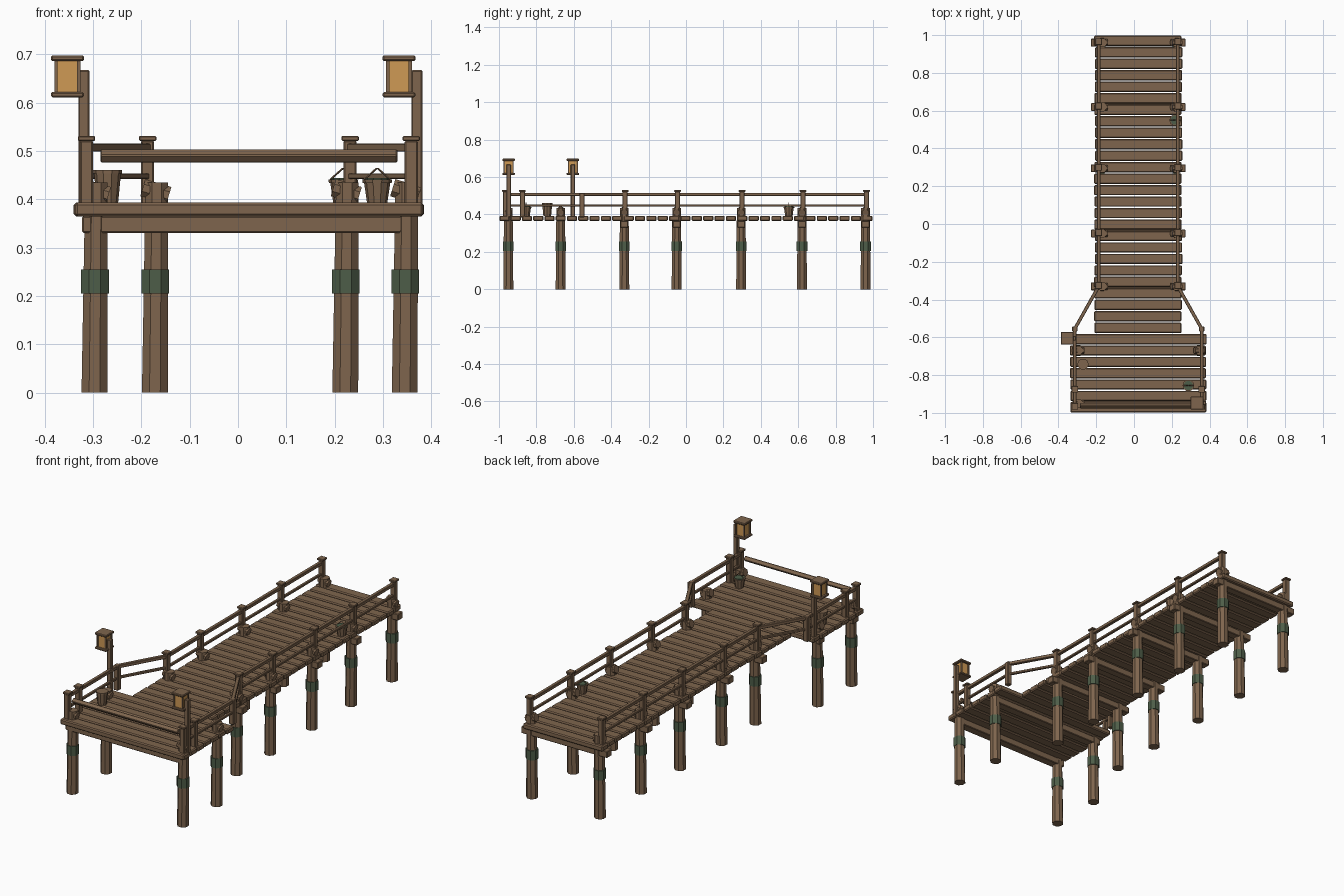
import bpy, bmesh, math, random
from mathutils import Matrix, Vector

random.seed(4)
cube = bpy.data.objects.get("Cube")
if cube:
    bpy.data.objects.remove(cube, do_unlink=True)


def material(name, rgb):
    m = bpy.data.materials.new(name)
    m.use_nodes = True
    m.diffuse_color = (*rgb, 1)
    m.node_tree.nodes["Principled BSDF"].inputs["Base Color"].default_value = (*rgb, 1)
    return m


WOOD = material("brown wood", (0.21, 0.13, 0.075))
GREEN = material("mossy green", (0.075, 0.11, 0.065))
GLOW = material("lantern amber", (0.62, 0.32, 0.09))


def finish(name, bm, mat, bevel=0):
    me = bpy.data.meshes.new(name)
    bm.to_mesh(me)
    bm.free()
    me.materials.append(mat)
    ob = bpy.data.objects.new(name, me)
    bpy.context.collection.objects.link(ob)
    if bevel:
        mod = ob.modifiers.new("Bevel", "BEVEL")
        mod.width = bevel
        mod.segments = 1
    return ob


def box(name, centre, size, mat=WOOD, bevel=0.003, rot=None):
    bm = bmesh.new()
    m = Matrix.Translation(centre) @ (rot or Matrix()) @ Matrix.Diagonal((*size, 1))
    bmesh.ops.create_cube(bm, size=1, matrix=m)
    return finish(name, bm, mat, bevel)


def post_box(name, x, y, z0, z1, w, mat=WOOD, bevel=0.003):
    return box(name, (x, y, (z0 + z1) / 2), (w, w, z1 - z0), mat, bevel)


def beam(name, a, b, w, h, mat=WOOD):
    # Straight bar between two points, kept upright
    a, b = Vector(a), Vector(b)
    rot = (b - a).to_track_quat("Y", "Z").to_matrix().to_4x4()
    return box(name, (a + b) / 2, (w, (b - a).length, h), mat, 0.002, rot)


def cone(name, x, y, z0, z1, r0, r1, mat=WOOD, sides=8, lean=0):
    bm = bmesh.new()
    bmesh.ops.create_cone(bm, cap_ends=True, segments=sides, radius1=r0, radius2=r1,
                          depth=z1 - z0, matrix=Matrix.Translation((x, y, (z0 + z1) / 2))
                          @ Matrix.Rotation(math.pi / sides, 4, "Z"))
    for v in bm.verts:
        if v.co.z > (z0 + z1) / 2:
            v.co.x += lean
    return finish(name, bm, mat)


MID = 0.0225
DECK = 0.393

# Deck planks: long walkway and wide landing
def planks(name, y0, y1, count, half):
    pitch = (y1 - y0) / count
    for i in range(count):
        j = random.uniform(-0.003, 0.003)
        box(name, (MID + j, y0 + (i + 0.5) * pitch, 0.379),
            (2 * half, pitch - 0.006, 0.028), bevel=0.005)


planks("walkway_plank", -0.58, 1.0, 26, 0.231)
planks("landing_plank", -1.0, -0.58, 7, 0.36)

# Piles with moss bands, rope lashings and cross beams
LANDING_ROWS = (-0.95, -0.67)
WALK_ROWS = (-0.33, -0.05, 0.295, 0.62, 0.96)


def pile(x, y, side):
    cone("pile", x, y, 0, 0.435, 0.029, 0.025, lean=0.004)
    cone("moss_band", x + 0.001, y, 0.205, 0.255, 0.031, 0.031, GREEN)
    lash = cone("pile_lashing", 0, 0, -0.028, 0.028, 0.02, 0.02)
    lash.matrix_world = (Matrix.Translation((x + 0.002, y, 0.416))
                         @ Matrix.Rotation(math.radians(107), 4, "Y"))


for y in LANDING_ROWS:
    pile(-0.297, y, -1)
    pile(0.345, y, 1)
    box("landing_beam", (0.01, y, 0.348), (0.665, 0.045, 0.035))
for y in WALK_ROWS:
    pile(-0.172, y, -1)
    pile(0.222, y, 1)
    box("walkway_beam", (MID, y, 0.348), (0.5, 0.042, 0.035))


# Railings on both sides
def rail_post(x, y, cap=True):
    post_box("rail_post", x, y, 0.385, 0.522 if cap else 0.516, 0.027)
    if cap:
        post_box("rail_post_cap", x, y, 0.521, 0.531, 0.036, bevel=0.002)


def rails(x0, y0, x1, y1):
    beam("top_rail", (x0, y0, 0.507), (x1, y1, 0.507), 0.018, 0.017)
    beam("lower_rail", (x0, y0, 0.448), (x1, y1, 0.448), 0.014, 0.012)


for s in (-1, 1):
    xw = MID + s * 0.2095
    xl = MID + s * 0.336
    for y in WALK_ROWS:
        rail_post(xw, y + 0.005)
    rail_post(xl, -0.965)
    rail_post(xl, -0.875)
    rail_post(xl, -0.555, cap=False)
    rails(xw, WALK_ROWS[0], xw, WALK_ROWS[-1])
    rails(xw, WALK_ROWS[0], xl, -0.555)
    rails(xl, -0.555, xl, -0.965)

# Front bar of the landing
box("front_rail", (0.0225, -0.962, 0.49), (0.615, 0.022, 0.022),
    rot=Matrix.Rotation(math.radians(40), 4, "X"))


# Lantern posts
def lantern(px, lx, y):
    post_box("lantern_post", px, y, 0.385, 0.668, 0.023)
    post_box("lantern_base", lx, y, 0.611, 0.622, 0.068)
    post_box("lantern_roof", lx, y, 0.686, 0.698, 0.068)
    post_box("lantern_glass", lx, y, 0.62, 0.688, 0.044, GLOW, 0)
    for sx in (-1, 1):
        for sy in (-1, 1):
            post_box("lantern_corner", lx + sx * 0.0235, y + sy * 0.0235,
                     0.62, 0.688, 0.007, bevel=0)


lantern(-0.319, -0.353, -0.605)
lantern(0.37, 0.333, -0.948)


# Buckets
def bucket(x, y):
    cone("bucket", x, y, DECK, 0.44, 0.021, 0.028, sides=10)
    cone("bucket_rim", x, y, 0.434, 0.441, 0.03, 0.031, sides=10)
    cone("bucket_contents", x, y, 0.439, 0.444, 0.025, 0.025, GREEN, sides=10)
    for s in (-1, 1):
        beam("bucket_handle", (x + s * 0.028, y, 0.44), (x, y, 0.465), 0.004, 0.004)


bucket(0.288, -0.855)
bucket(0.218, 0.55)
cone("small_barrel", -0.27, -0.742, DECK, 0.455, 0.022, 0.028, sides=10)
cone("barrel_lid", -0.27, -0.742, 0.453, 0.461, 0.03, 0.03, sides=10)
